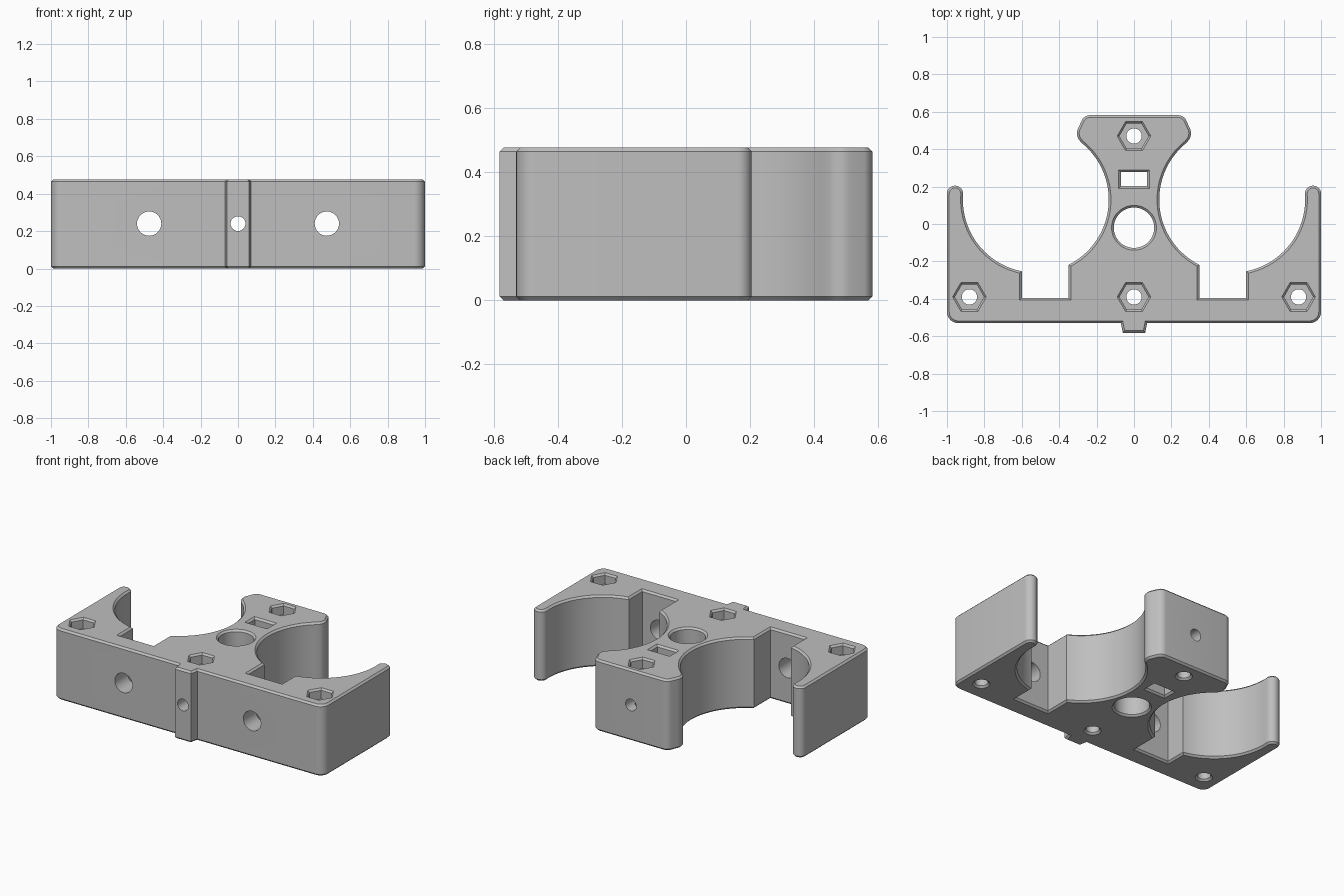
import bpy, bmesh
from math import cos, sin, pi, radians
from mathutils import Matrix

cube = bpy.data.objects.get("Cube")
if cube:
    bpy.data.objects.remove(cube, do_unlink=True)

HEIGHT, CHAMFER = 0.476, 0.012

grey = bpy.data.materials.new("plain grey")
grey.use_nodes = True
grey.diffuse_color = (0.52, 0.52, 0.52, 1)
grey.node_tree.nodes["Principled BSDF"].inputs["Base Color"].default_value = grey.diffuse_color


def arc(cx, cy, r, start, end, steps):
    angles = [radians(start + (end - start) * i / steps) for i in range(steps + 1)]
    return [(cx + r * cos(a), cy + r * sin(a)) for a in angles]


def make_object(name, bm):
    bmesh.ops.recalc_face_normals(bm, faces=bm.faces)
    mesh = bpy.data.meshes.new(name)
    bm.to_mesh(mesh)
    bm.free()
    mesh.materials.append(grey)
    ob = bpy.data.objects.new(name, mesh)
    bpy.context.collection.objects.link(ob)
    return ob


def loft(name, rings, matrix=Matrix()):
    """Closed solid through (outline, z) rings with equal point counts."""
    bm = bmesh.new()
    loops = [[bm.verts.new((x, y, z)) for x, y in pts] for pts, z in rings]
    for low, high in zip(loops, loops[1:]):
        for i in range(len(low)):
            j = (i + 1) % len(low)
            bm.faces.new((low[i], low[j], high[j], high[i]))
    bm.faces.new(loops[0])
    bm.faces.new(loops[-1])
    bm.transform(matrix)
    return make_object(name, bm)


def ngon(r, sides, cx=0, cy=0):
    return arc(cx, cy, r, 0, 360, sides)[:-1]


def cut(body, cutter):
    mod = body.modifiers.new("cut", "BOOLEAN")
    mod.operation, mod.solver, mod.object = "DIFFERENCE", "EXACT", cutter
    bpy.context.view_layer.objects.active = body
    bpy.ops.object.modifier_apply(modifier=mod.name)
    bpy.data.objects.remove(cutter, do_unlink=True)


def chamfered_cut(body, outline, bottom=True, top=True, floor=None):
    """Vertical pocket; outline(grow) gives its section, widened at the mouths."""
    wide, slim, beyond = outline(2 * CHAMFER), outline(0), CHAMFER
    rings = []
    if floor is not None:
        rings.append((slim, floor))
    elif bottom:
        rings += [(wide, -beyond), (slim, CHAMFER)]
    if top:
        rings += [(slim, HEIGHT - CHAMFER), (wide, HEIGHT + beyond)]
    else:
        rings.append((slim, HEIGHT))
    cut(body, loft("cutter", rings))


# Half outline: front nub, side arm, round cradle, slot, flared rear head
half = [(0.06, -0.582), (0.07, -0.53)]
half += arc(0.94, -0.47, 0.06, -90, 0, 8)
half += arc(0.957, 0.162, 0.043, 0, 180, 14)
half += arc(0.525, 0.13, 0.39, 0, -78.9, 24)
half += [(0.6, -0.395), (0.35, -0.395)]
half += arc(0.525, 0.13, 0.39, -116.7, -231, 34)
half += arc(0.245, 0.485, 0.06, -42, 30, 8)
half += arc(0.235, 0.532, 0.05, 30, 90, 6)
outline = half + [(-x, y) for x, y in reversed(half)]

# Body plate with chamfered top and bottom rims
bracket = loft("clamp_bracket", [(outline, 0), (outline, HEIGHT)])
bm = bmesh.new()
bm.from_mesh(bracket.data)
rim = [e for e in bm.edges if abs(e.verts[0].co.z - e.verts[1].co.z) < 1e-5]
bmesh.ops.bevel(bm, geom=rim, offset=CHAMFER, offset_type="OFFSET", segments=1,
                profile=0.5, affect="EDGES")
bmesh.ops.recalc_face_normals(bm, faces=bm.faces)
bm.to_mesh(bracket.data)
bm.free()

# Large central bore and rectangular tie slot
chamfered_cut(bracket, lambda g: ngon(0.108 + g, 48, 0, -0.02))
chamfered_cut(bracket, lambda g: [(sx * (0.07 + g), 0.24 + sy * (0.038 + g))
                                  for sx, sy in ((-1, -1), (1, -1), (1, 1), (-1, 1))])

# Bolt holes with hexagonal nut pockets on top
for bx, by in ((0, 0.47), (0, -0.39), (-0.88, -0.39), (0.88, -0.39)):
    chamfered_cut(bracket, lambda g: ngon(0.041 + g, 28, bx, by), top=False)
    chamfered_cut(bracket, lambda g: ngon(0.078 + g, 6, bx, by), floor=HEIGHT - 0.07)

# Horizontal holes running front to back
for hx, r in ((-0.475, 0.065), (0, 0.0395), (0.475, 0.065)):
    turn = Matrix.Translation((hx, 0, 0.24)) @ Matrix.Rotation(pi / 2, 4, "X")
    # The outer pair opens into the slots and stops there
    rear = -0.7 if hx == 0 else 0.3
    cut(bracket, loft("cutter", [(ngon(r, 32), rear), (ngon(r, 32), 0.7)], turn))

# Smooth curved walls, crisp edges
bpy.ops.object.select_all(action="DESELECT")
bracket.select_set(True)
bpy.context.view_layer.objects.active = bracket
bpy.ops.object.shade_smooth_by_angle(angle=radians(25))
